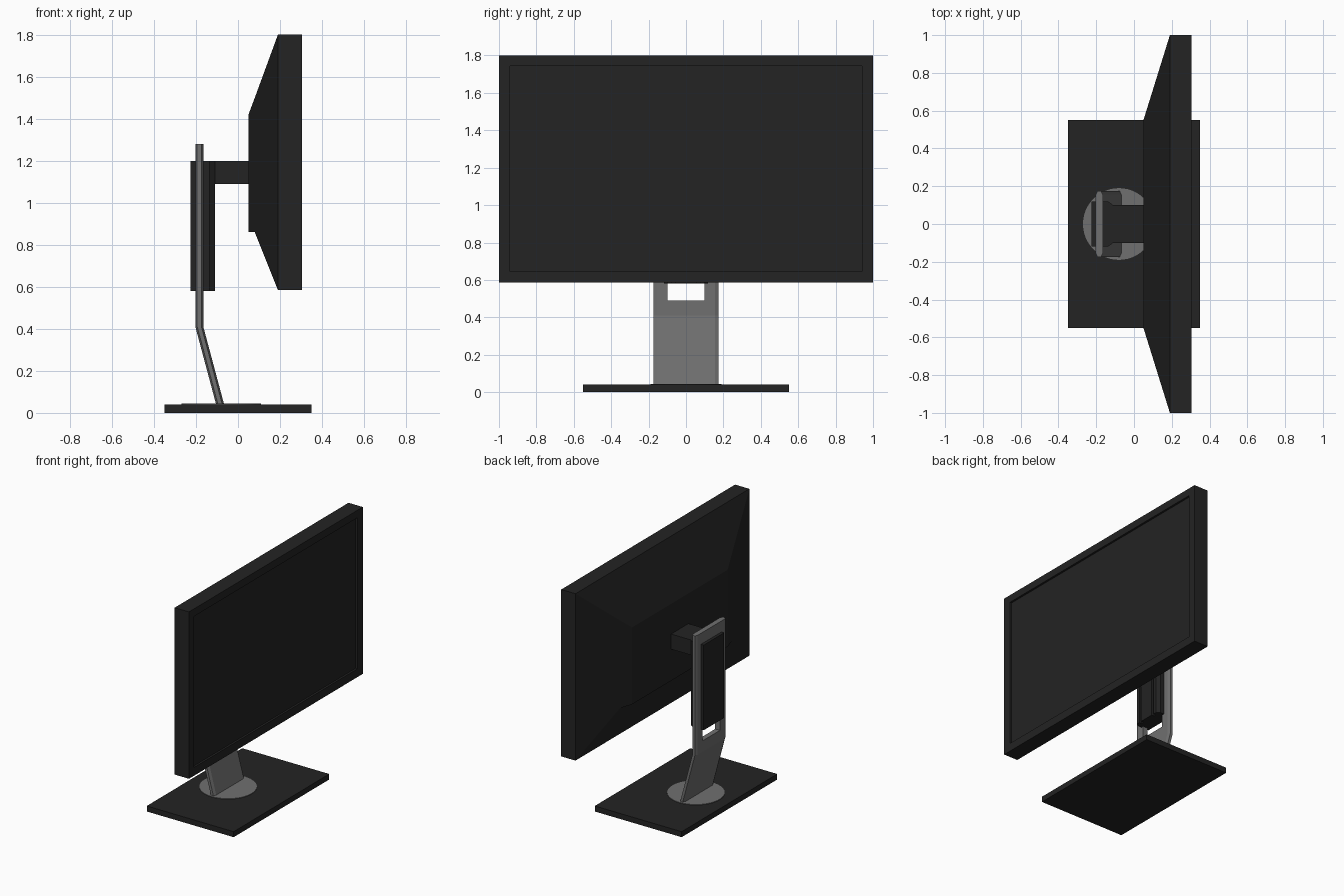
import bpy, bmesh
from mathutils import Vector

cube = bpy.data.objects.get("Cube")
if cube:
    bpy.data.objects.remove(cube, do_unlink=True)


def material(name, rgb):
    m = bpy.data.materials.new(name)
    m.use_nodes = True
    m.diffuse_color = (*rgb, 1)
    m.node_tree.nodes["Principled BSDF"].inputs["Base Color"].default_value = (*rgb, 1)
    return m


DARK = material("black plastic", (0.017, 0.017, 0.017))
GREY = material("grey metal", (0.16, 0.16, 0.16))


def loft(name, rings, mat):
    """Join equal-length rings of points with quads and cap both ends."""
    bm = bmesh.new()
    loops = [[bm.verts.new(p) for p in ring] for ring in rings]
    n = len(loops[0])
    for a, b in zip(loops, loops[1:]):
        for i in range(n):
            j = (i + 1) % n
            bm.faces.new((a[i], a[j], b[j], b[i]))
    bm.faces.new(loops[0])
    bm.faces.new(loops[-1])
    bmesh.ops.recalc_face_normals(bm, faces=bm.faces)
    mesh = bpy.data.meshes.new(name)
    bm.to_mesh(mesh)
    bm.free()
    obj = bpy.data.objects.new(name, mesh)
    bpy.context.collection.objects.link(obj)
    mesh.materials.append(mat)
    return obj


def rect(x, half, z0, z1):
    return [(x, -half, z0), (x, half, z0), (x, half, z1), (x, -half, z1)]


def box(name, x0, x1, half, z0, z1, mat):
    return loft(name, [rect(x0, half, z0, z1), rect(x1, half, z0, z1)], mat)


def cut(obj, cutter):
    cutter.hide_render = True
    cutter.hide_set(True)
    cutter.display_type = 'WIRE'
    mod = obj.modifiers.new("cut", 'BOOLEAN')
    mod.operation = 'DIFFERENCE'
    mod.solver = 'EXACT'
    mod.object = cutter


# Display: tapered back, deep frame and recessed screen
loft("display_housing", [
    rect(0.05, 0.55, 0.86, 1.42),
    rect(0.08, 0.646, 0.86, 1.50),
    rect(0.19, 1.0, 0.585, 1.8),
    rect(0.305, 1.0, 0.585, 1.8),
    rect(0.305, 0.94, 0.645, 1.745),
    rect(0.29, 0.94, 0.645, 1.745),
], DARK)

# Base plate and turntable disc
box("base_plate", -0.35, 0.35, 0.55, 0, 0.04, DARK)
bpy.ops.mesh.primitive_cylinder_add(vertices=48, radius=0.19, depth=0.006,
                                    location=(-0.08, 0, 0.041))
disc = bpy.context.object
disc.name = "turntable_disc"
disc.data.materials.append(GREY)
bpy.ops.object.shade_smooth_by_angle()


# Bent neck with chamfered long edges and a tall window
def neck_section(x, z):
    half, t, cy, cx = 0.175, 0.019, 0.02, 0.009
    corners = [(-t, half - cy), (-t + cx, half), (t - cx, half), (t, half - cy)]
    outline = corners + [(a, -b) for a, b in reversed(corners)]
    return [(x + a, b, z) for a, b in outline]


neck = loft("stand_neck", [neck_section(-0.085, 0.04),
                           neck_section(-0.184, 0.41),
                           neck_section(-0.184, 1.28)], GREY)
cut(neck, box("neck_window_cutter", -0.3, 0, 0.1, 0.49, 1.18, GREY))

# Height carriage: chamfered block with two guide grooves on its front
half_outline = [(-0.225, 0.118), (-0.135, 0.118), (-0.11, 0.1),
                (-0.11, 0.075), (-0.13, 0.075), (-0.13, 0.055), (-0.11, 0.055)]
outline = half_outline + [(x, -y) for x, y in reversed(half_outline)]
loft("height_carriage", [[(x, y, z) for x, y in outline] for z in (0.58, 1.2)], DARK)

# Arm joining the carriage to the display
box("display_arm", -0.14, 0.06, 0.1, 1.09, 1.2, DARK)
